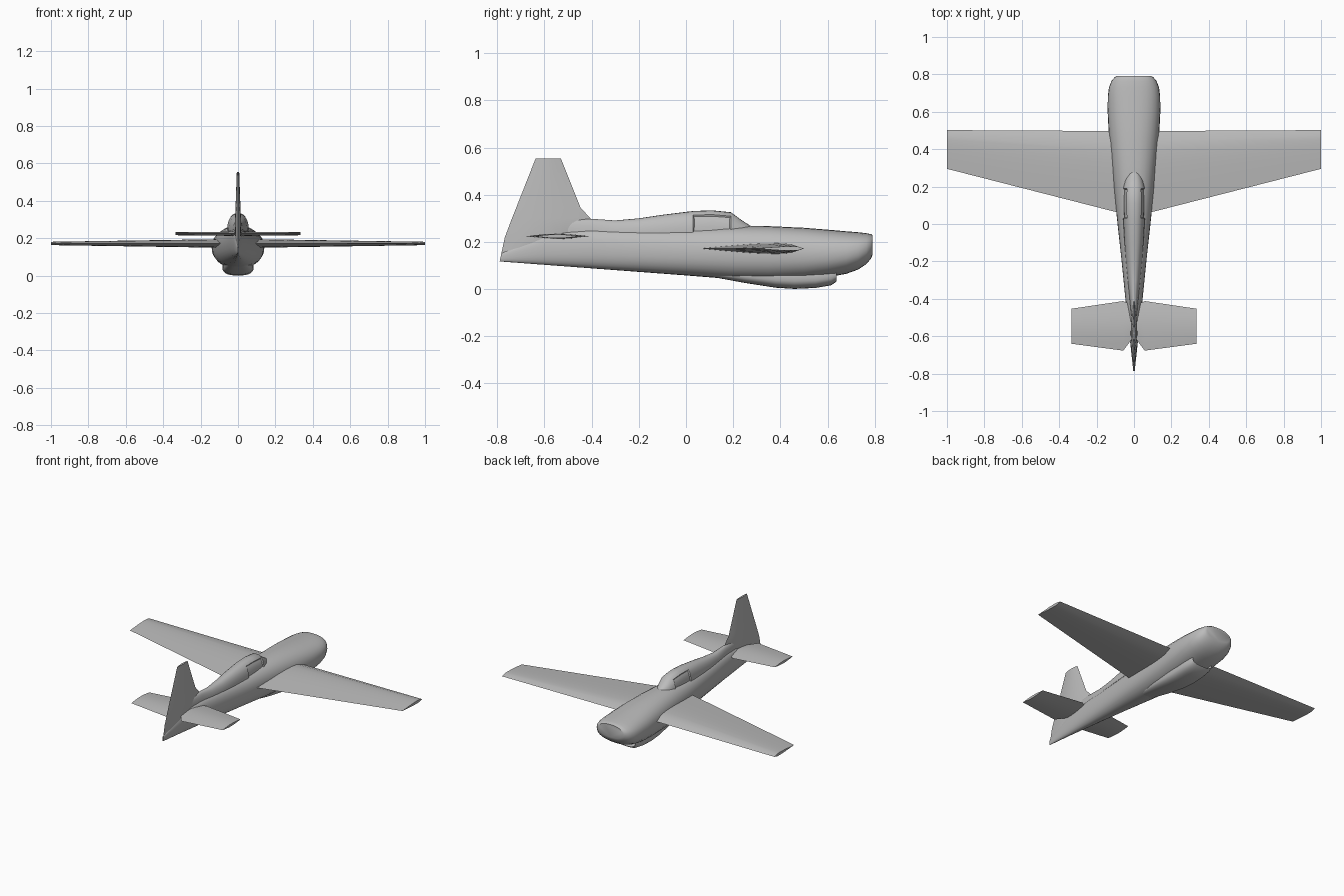
import bpy
import bmesh
from math import cos, sin, pi, copysign
from mathutils import Vector

if "Cube" in bpy.data.objects:
    bpy.data.objects.remove(bpy.data.objects["Cube"])

grey = bpy.data.materials.new("light grey")
grey.use_nodes = True
grey.diffuse_color = (0.5, 0.5, 0.5, 1)
grey.node_tree.nodes["Principled BSDF"].inputs["Base Color"].default_value = (0.5, 0.5, 0.5, 1)


def loft(name, rings, edit=None):
    """Skin a list of closed rings and cap both ends."""
    bm = bmesh.new()
    rows = [[bm.verts.new(p) for p in ring] for ring in rings]
    n = len(rows[0])
    for a, b in zip(rows, rows[1:]):
        for i in range(n):
            j = (i + 1) % n
            bm.faces.new((a[i], a[j], b[j], b[i]))
    bm.faces.new(rows[0][::-1])
    front = bm.faces.new(rows[-1])
    bmesh.ops.recalc_face_normals(bm, faces=bm.faces[:])
    if edit:
        edit(bm, front)
    mesh = bpy.data.meshes.new(name)
    bm.to_mesh(mesh)
    bm.free()
    obj = bpy.data.objects.new(name, mesh)
    bpy.context.collection.objects.link(obj)
    mesh.materials.append(grey)
    bpy.ops.object.select_all(action='DESELECT')
    obj.select_set(True)
    bpy.context.view_layer.objects.active = obj
    bpy.ops.object.shade_smooth_by_angle(angle=pi / 5)
    return obj


def oval(y, half_width, bottom, top, power=2.3, n=28):
    """Rounded cross-section across the body."""
    mid, half = (top + bottom) / 2, (top - bottom) / 2
    ring = []
    for i in range(n):
        c, s = cos(2 * pi * i / n), sin(2 * pi * i / n)
        ring.append((half_width * copysign(abs(c) ** (2 / power), c), y,
                     mid + half * copysign(abs(s) ** (2 / power), s)))
    return ring


def foil(span, lead, trail, thick, place, peak=1.0, n=8):
    """Lens-shaped section; a peak below 1 moves the thickest part forward."""
    def point(t, side):
        return place(span, lead + (trail - lead) * t, side * thick / 2 * sin(pi * t ** peak))
    upper = [point(i / n, 1) for i in range(n + 1)]
    lower = [point(i / n, -1) for i in range(n - 1, 0, -1)]
    return upper + lower


def flat_at(z):
    return lambda s, y, t: (s, y, z + t)


def upright(s, y, t):
    return (t, y, s)


def both_sides(stations):
    return [(-s[0],) + s[1:] for s in reversed(stations) if s[0] > 0] + stations


# Body: y, half width, bottom, top
body = [(-0.785, 0.004, 0.117, 0.15), (-0.6, 0.024, 0.103, 0.235),
        (-0.4, 0.046, 0.088, 0.255), (-0.2, 0.066, 0.073, 0.255),
        (0, 0.088, 0.058, 0.258), (0.2, 0.109, 0.042, 0.266),
        (0.35, 0.123, 0.036, 0.267), (0.5, 0.136, 0.04, 0.26),
        (0.6, 0.141, 0.05, 0.252), (0.68, 0.14, 0.065, 0.245),
        (0.73, 0.134, 0.083, 0.241), (0.765, 0.12, 0.106, 0.237),
        (0.785, 0.103, 0.13, 0.233), (0.791, 0.09, 0.146, 0.229)]
loft("fuselage", [oval(*r) for r in body])


# Canopy and the spine that fairs it into the fin
def sink_windows(bm, front):
    panes = [f for f in bm.faces if abs(f.normal.x) > 0.6
             and 0.03 < f.calc_center_median().y < 0.19
             and 0.25 < f.calc_center_median().z < 0.31]
    for sign in (-1, 1):
        side = [f for f in panes if f.normal.x * sign > 0]
        if side:
            bmesh.ops.inset_region(bm, faces=side, thickness=0.005, depth=-0.006)


canopy = [(-0.5, 0.014, 0.15, 0.295), (-0.4, 0.024, 0.15, 0.298),
          (-0.3, 0.034, 0.15, 0.291), (-0.2, 0.043, 0.15, 0.3),
          (-0.1, 0.051, 0.15, 0.315), (0.03, 0.058, 0.15, 0.331),
          (0.11, 0.06, 0.15, 0.334), (0.19, 0.058, 0.15, 0.326),
          (0.235, 0.05, 0.15, 0.293), (0.28, 0.036, 0.15, 0.264)]
loft("canopy", [oval(*r) for r in canopy], sink_windows)


# Belly scoop with an open mouth at the front
def open_mouth(bm, front):
    bmesh.ops.inset_region(bm, faces=[front], thickness=0.008)
    bmesh.ops.translate(bm, verts=front.verts[:], vec=Vector((0, -0.06, 0)))


scoop = [(0.12, 0.05, 0.05, 0.1), (0.25, 0.068, 0.026, 0.1),
         (0.38, 0.08, 0.006, 0.1), (0.46, 0.084, 0.001, 0.1),
         (0.55, 0.084, 0.005, 0.1), (0.615, 0.08, 0.016, 0.1),
         (0.638, 0.074, 0.032, 0.1)]
loft("belly_scoop", [oval(*r, power=2.8) for r in scoop], open_mouth)

# Wing, tailplane and fin: span position, leading y, trailing y, thickness
wing = [(0, 0.497, 0.045, 0.048), (0.1, 0.497, 0.065, 0.046), (1, 0.502, 0.295, 0.018)]
loft("wing", [foil(*s, flat_at(0.172), peak=0.55) for s in both_sides(wing)])

tailplane = [(0, -0.44, -0.6, 0.022), (0.057, -0.412, -0.677, 0.022),
             (0.335, -0.453, -0.64, 0.016)]
loft("tailplane", [foil(*s, flat_at(0.224)) for s in both_sides(tailplane)])

fin = [(0.118, -0.62, -0.79, 0.012), (0.22, -0.4, -0.768, 0.036),
       (0.3, -0.405, -0.738, 0.032), (0.345, -0.447, -0.72, 0.028),
       (0.553, -0.53, -0.638, 0.013)]
loft("fin", [foil(*s, upright) for s in fin])
